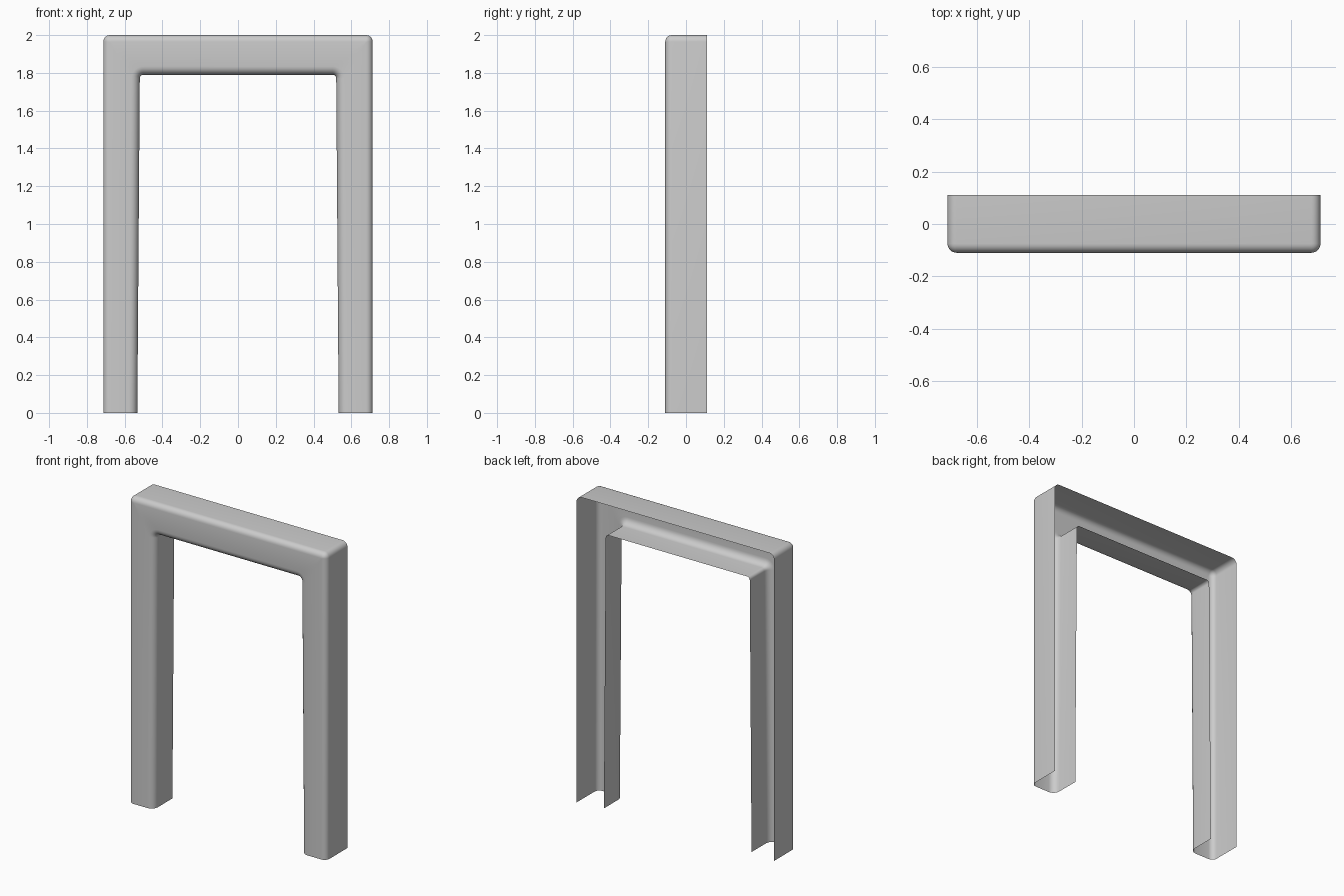
import bpy, bmesh
from math import sin, cos, pi

if "Cube" in bpy.data.objects:
    bpy.data.objects.remove(bpy.data.objects["Cube"])

STEPS = 6  # segments in every rounded edge and corner


def arch(bm, y, half_bottom, half_top, top, radius):
    """One upside-down U outline with rounded upper corners."""
    side = [(half_bottom, 0.0)]
    for i in range(STEPS + 1):
        a = i / STEPS * pi / 2
        side.append((half_top - radius + radius * cos(a),
                     top - radius + radius * sin(a)))
    pts = side + [(-x, z) for x, z in reversed(side)]
    return [bm.verts.new((x, y, z)) for x, z in pts]


bm = bmesh.new()
rings = []

# Outer wall, open at the back, rolling over the front outer edge
R = 0.035
rings.append(arch(bm, 0.11, 0.713, 0.713, 2.0, R))
for i in range(STEPS + 1):
    a = i / STEPS * pi / 2
    d = R * (1 - cos(a))
    rings.append(arch(bm, -0.11 + R - R * sin(a),
                      0.713 - d, 0.713 - d, 2.0 - d, max(R - d, 0.004)))

# Front inner edge rolling back into the slightly tapered opening
r = 0.045
for i in range(STEPS + 1):
    a = i / STEPS * pi / 2
    d = r * (1 - sin(a))
    rings.append(arch(bm, -0.11 + r - r * cos(a),
                      0.533 + d, 0.52 + d, 1.79 + d, 0.02 + d))
rings.append(arch(bm, 0.085, 0.533, 0.52, 1.79, 0.02))

# Skin between neighbouring outlines
for p, q in zip(rings, rings[1:]):
    for i in range(len(p) - 1):
        bm.faces.new((p[i], p[i + 1], q[i + 1], q[i]))

bmesh.ops.recalc_face_normals(bm, faces=bm.faces)
bm.faces.ensure_lookup_table()
if bm.faces[0].normal.x < 0:
    bmesh.ops.reverse_faces(bm, faces=bm.faces)

mesh = bpy.data.meshes.new("door_frame")
bm.to_mesh(mesh)
bm.free()
frame = bpy.data.objects.new("door_frame", mesh)
bpy.context.collection.objects.link(frame)
bpy.context.view_layer.objects.active = frame
frame.select_set(True)
bpy.ops.object.shade_smooth_by_angle()
